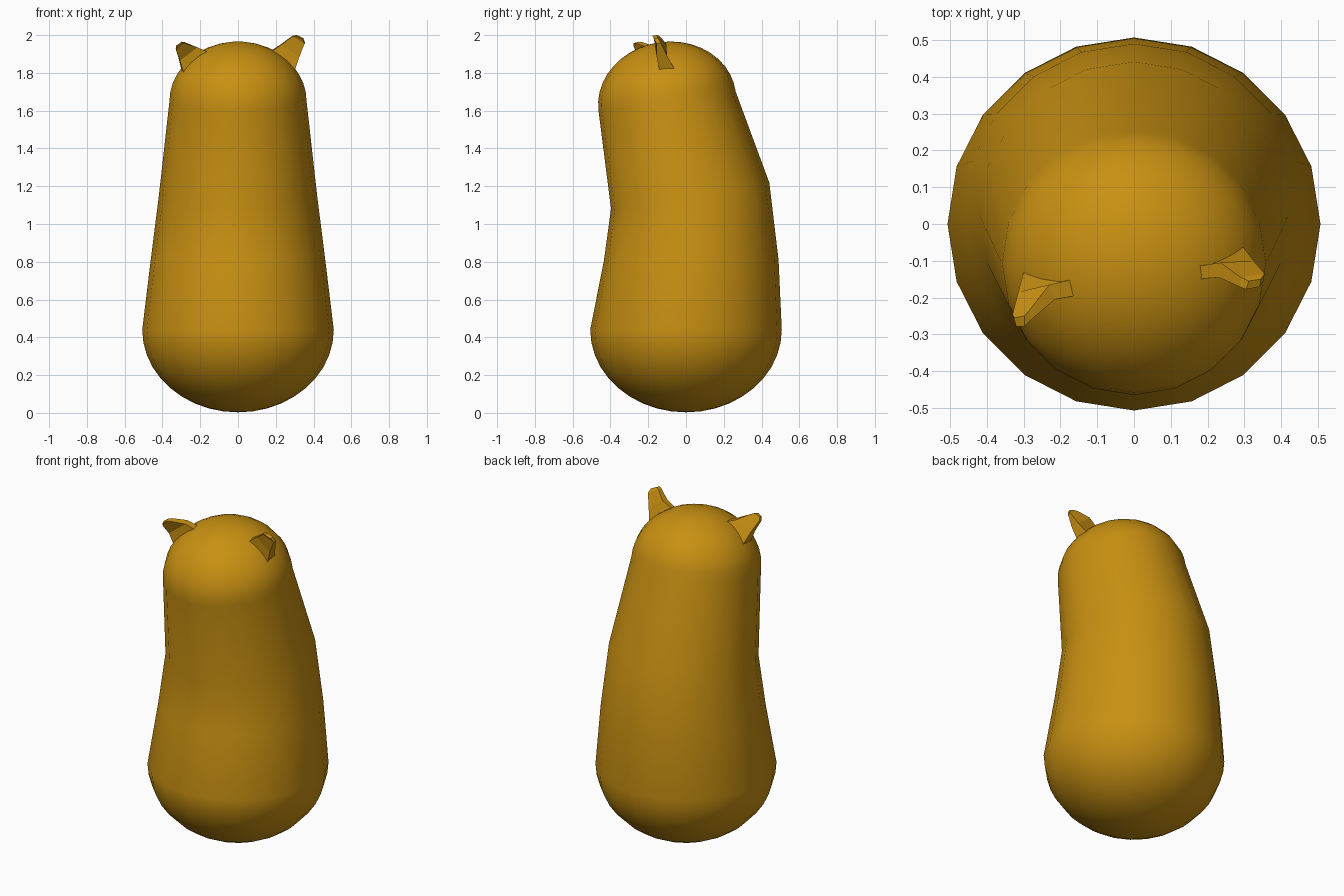
import bpy, bmesh, math
from mathutils import Vector

if "Cube" in bpy.data.objects:
    bpy.data.objects.remove(bpy.data.objects["Cube"])

SIDES = 20

mat = bpy.data.materials.new("ochre")
mat.diffuse_color = (0.58, 0.28, 0.006, 1)
mat.use_nodes = True
mat.node_tree.nodes["Principled BSDF"].inputs["Base Color"].default_value = mat.diffuse_color


def make_object(name, bm, smooth):
    bmesh.ops.recalc_face_normals(bm, faces=bm.faces)
    mesh = bpy.data.meshes.new(name)
    bm.to_mesh(mesh)
    bm.free()
    for p in mesh.polygons:
        p.use_smooth = smooth
    mesh.materials.append(mat)
    ob = bpy.data.objects.new(name, mesh)
    bpy.context.collection.objects.link(ob)
    return ob


def bridge(bm, a, b):
    n = len(a)
    for i in range(n):
        j = (i + 1) % n
        bm.faces.new((a[i], a[j], b[j], b[i]))


def ring(bm, cy, cz, r, tilt):
    # circle about (0, cy, cz), back edge raised by the tilt
    pts = []
    for i in range(SIDES):
        a = 2 * math.pi * i / SIDES
        y = r * math.sin(a)
        pts.append(bm.verts.new((r * math.cos(a), cy + y, cz + y * tilt)))
    return pts


# Body: rounded base, bent trunk, tilted dome
STEPS = 10
sections = []
for k in range(1, STEPS):
    a = math.pi / 2 * k / STEPS
    sections.append((0, 0.44 - 0.437 * math.cos(a), 0.507 * math.sin(a), 0))
sections += [(0, 0.44, 0.507, 0), (0.028, 0.81, 0.462, 0.0),
             (0.022, 1.15, 0.419, 0.165)]
for k in range(STEPS):
    a = math.pi / 2 * k / STEPS
    h = 0.312 * math.sin(a)
    sections.append((-0.1 - 0.13 * h, 1.65 + h, 0.363 * math.cos(a), 0.14))

bm = bmesh.new()
rings = [ring(bm, *s) for s in sections]
for a, b in zip(rings, rings[1:]):
    bridge(bm, a, b)
poles = [bm.verts.new((0, 0, 0.003)), bm.verts.new((0, -0.14, 1.962))]
for pole, loop in zip(poles, (rings[0], rings[-1])):
    for i in range(SIDES):
        bm.faces.new((pole, loop[i], loop[(i + 1) % SIDES]))
make_object("body", bm, True)


# Ears: four-cornered sections (inner back, outer back, outer front, inner front)
def ear(name, levels):
    core = Vector((0, -0.12, 1.65))
    root = [Vector(p).lerp(core, 0.2) for p in levels[0]]
    bm = bmesh.new()
    loops = [[bm.verts.new(p) for p in lv] for lv in [root] + levels]
    for a, b in zip(loops, loops[1:]):
        bridge(bm, a, b)
    bm.faces.new(loops[0])
    bm.faces.new(loops[-1])
    make_object(name, bm, False)


ear("right_ear", [
    [(0.17, -0.115, 1.915), (0.295, -0.06, 1.82), (0.30, -0.14, 1.81), (0.175, -0.15, 1.91)],
    [(0.235, -0.105, 1.957), (0.325, -0.10, 1.89), (0.325, -0.155, 1.885), (0.23, -0.145, 1.95)],
    [(0.29, -0.145, 1.998), (0.355, -0.135, 1.96), (0.352, -0.155, 1.955), (0.29, -0.172, 1.993)],
    [(0.312, -0.155, 2.0), (0.345, -0.15, 1.985), (0.342, -0.17, 1.98), (0.305, -0.178, 1.997)],
])
ear("left_ear", [
    [(-0.165, -0.15, 1.915), (-0.30, -0.13, 1.82), (-0.288, -0.22, 1.80), (-0.16, -0.195, 1.912)],
    [(-0.23, -0.165, 1.94), (-0.315, -0.185, 1.88), (-0.308, -0.235, 1.865), (-0.215, -0.205, 1.935)],
    [(-0.285, -0.235, 1.964), (-0.33, -0.245, 1.93), (-0.328, -0.268, 1.92), (-0.285, -0.265, 1.957)],
    [(-0.298, -0.25, 1.965), (-0.327, -0.255, 1.945), (-0.32, -0.278, 1.942), (-0.298, -0.278, 1.957)],
])
